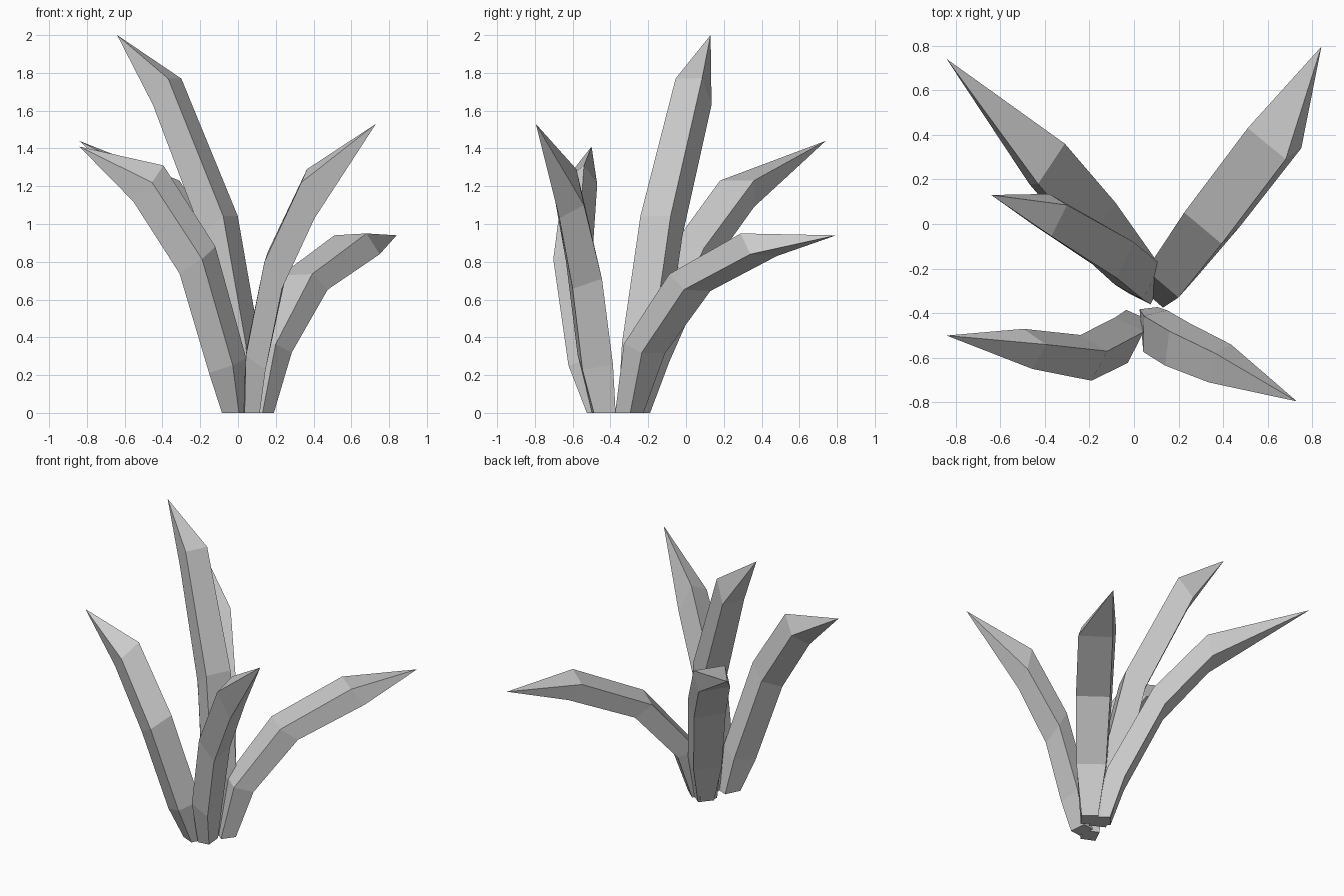
import bpy, bmesh
from mathutils import Vector

if "Cube" in bpy.data.objects:
    bpy.data.objects.remove(bpy.data.objects["Cube"])

# how the square section turns from base to top, and how it swells, per ring
BLEND = [0, .3, .6, 1]
SWELL = [1, 1.35, 1.25, 1]


def make_leaf(name, path, base_w, base_t, top_w, top_t):
    """Four-sided blade: square sections along a path, closing to a point."""
    bm = bmesh.new()
    bw, bt = Vector((*base_w, 0)), Vector((*base_t, 0))
    tw, tt = Vector(top_w), Vector(top_t)
    rings = []
    for p, f, s in zip(path[:-1], BLEND, SWELL):
        w, t = bw.lerp(tw, f) * s / 2, bt.lerp(tt, f) * s / 2
        c = Vector(p)
        rings.append([bm.verts.new(c + w * i + t * j)
                      for i, j in ((-1, -1), (1, -1), (1, 1), (-1, 1))])
    tip = bm.verts.new(path[-1])
    bm.faces.new(rings[0])
    for a, b in zip(rings, rings[1:]):
        for k in range(4):
            n = (k + 1) % 4
            bm.faces.new((a[k], a[n], b[n], b[k]))
    for k in range(4):
        bm.faces.new((rings[-1][k], rings[-1][(k + 1) % 4], tip))
    bmesh.ops.recalc_face_normals(bm, faces=bm.faces)
    me = bpy.data.meshes.new(name)
    bm.to_mesh(me)
    bm.free()
    bpy.context.collection.objects.link(bpy.data.objects.new(name, me))


# tall centre leaf
make_leaf("tall_leaf",
          [(.05, -.28, 0), (.015, -.225, .34), (-.095, -.13, .99), (-.375, .04, 1.70), (-.64, .13, 2)],
          (.05, .11), (-.10, .05), (.07, .14, 0), (-.08, .05, -.14))

# back left leaf
make_leaf("back_left_leaf",
          [(.045, -.265, 0), (-.01, -.195, .30), (-.18, .025, .82), (-.39, .27, 1.16), (-.84, .74, 1.44)],
          (.07, .08), (-.08, .07), (.12, .18, 0), (-.04, 0, -.14))

# front left leaf
make_leaf("front_left_leaf",
          [(-.015, -.455, 0), (-.055, -.52, .25), (-.215, -.60, .81), (-.475, -.56, 1.215), (-.84, -.50, 1.41)],
          (-.05, -.10), (-.09, .04), (-.06, -.11, -.09), (-.10, .07, -.10))

# front right leaf
make_leaf("front_right_leaf",
          [(.07, -.435, 0), (.095, -.48, .28), (.195, -.54, .755), (.385, -.625, 1.16), (.73, -.795, 1.53)],
          (.01, -.115), (.08, .01), (-.03, -.13, -.07), (.07, .04, -.19))

# back right drooping leaf
make_leaf("back_right_leaf",
          [(.12, -.30, 0), (.17, -.22, .34), (.35, .02, .69), (.63, .385, .89), (.84, .795, .94)],
          (-.08, .07), (.06, .08), (-.17, .14, -.01), (.07, .05, -.11))
